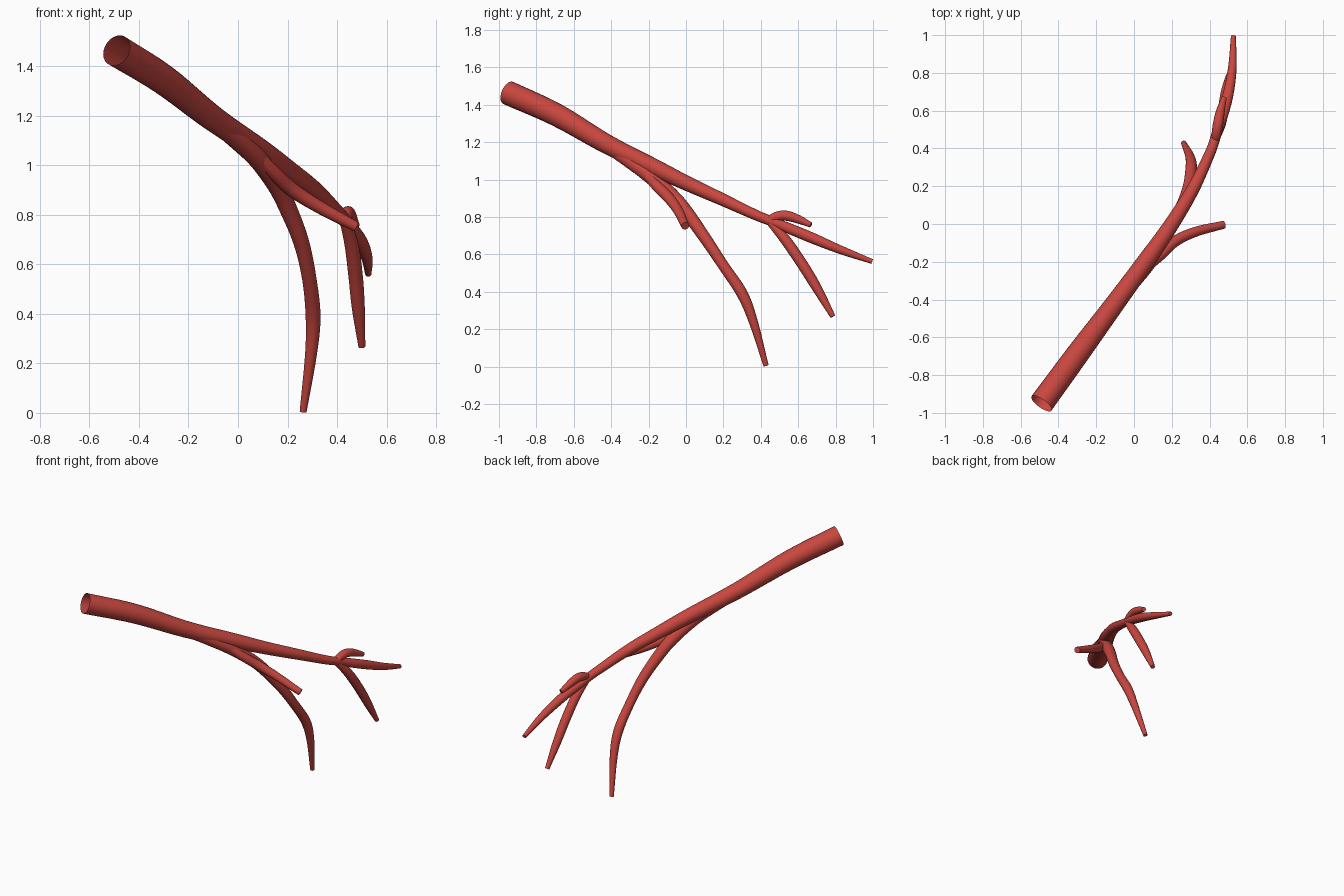
import bpy, bmesh, math
from mathutils import Vector

SIDES = 24
STEPS = 6

red = bpy.data.materials.new("vessel red")
red.diffuse_color = (0.58, 0.062, 0.05, 1)


def smooth_path(pts):
    """Catmull-Rom resampling of (x, y, z, radius) points."""
    p = [Vector(q) for q in pts]
    p = [2 * p[0] - p[1]] + p + [2 * p[-1] - p[-2]]
    out = []
    for i in range(1, len(p) - 2):
        a, b, c, d = p[i - 1:i + 3]
        for s in range(STEPS):
            t = s / STEPS
            out.append(0.5 * (2 * b + (c - a) * t + (2 * a - 5 * b + 4 * c - d) * t * t
                              + (3 * b - a - 3 * c + d) * t ** 3))
    out.append(p[-2])
    return out


def tube(name, pts):
    """Tapered round tube, open at the start and closed at the tip."""
    path = smooth_path(pts)
    pos = [q.to_3d() for q in path]
    bm = bmesh.new()
    rings = []
    side = Vector((0, 0, 1))
    for i, q in enumerate(path):
        tangent = (pos[min(i + 1, len(pos) - 1)] - pos[max(i - 1, 0)]).normalized()
        side = (side - tangent * side.dot(tangent)).normalized()
        up = tangent.cross(side)
        ring = []
        for k in range(SIDES):
            a = 2 * math.pi * k / SIDES
            ring.append(bm.verts.new(pos[i] + (side * math.cos(a) + up * math.sin(a)) * q[3]))
        rings.append(ring)
    for r0, r1 in zip(rings, rings[1:]):
        for k in range(SIDES):
            n = (k + 1) % SIDES
            bm.faces.new((r0[k], r0[n], r1[n], r1[k]))
    bm.faces.new(rings[-1])
    mesh = bpy.data.meshes.new(name)
    bm.to_mesh(mesh)
    bm.free()
    mesh.materials.append(red)
    obj = bpy.data.objects.new(name, mesh)
    bpy.context.collection.objects.link(obj)
    bpy.ops.object.select_all(action='DESELECT')
    obj.select_set(True)
    bpy.context.view_layer.objects.active = obj
    bpy.ops.object.shade_smooth_by_angle(angle=math.radians(40))


# Main trunk running through to the far tip
tube("main_trunk", [
    (-0.49, -0.95, 1.463, 0.065), (-0.30, -0.69, 1.345, 0.061),
    (-0.10, -0.42, 1.188, 0.052), (0.09, -0.16, 1.06, 0.046),
    (0.20, 0.00, 0.982, 0.040), (0.31, 0.18, 0.90, 0.034),
    (0.40, 0.37, 0.812, 0.028), (0.435, 0.47, 0.772, 0.027),
    (0.49, 0.65, 0.698, 0.029), (0.52, 0.82, 0.627, 0.023),
    (0.526, 0.995, 0.562, 0.013)])

# Long branch curving down to the lowest point
tube("long_lower_branch", [
    (-0.10, -0.42, 1.18, 0.036), (0.00, -0.30, 1.10, 0.040),
    (0.08, -0.20, 1.025, 0.040), (0.155, -0.08, 0.92, 0.038),
    (0.20, 0.00, 0.83, 0.036), (0.255, 0.10, 0.69, 0.032),
    (0.288, 0.20, 0.54, 0.029), (0.303, 0.30, 0.39, 0.030),
    (0.295, 0.36, 0.24, 0.024), (0.263, 0.428, 0.005, 0.014)])

# Short side branch
tube("side_branch", [
    (0.06, -0.24, 1.06, 0.022), (0.14, -0.165, 0.975, 0.028),
    (0.22, -0.09, 0.90, 0.029), (0.33, -0.04, 0.83, 0.026),
    (0.475, -0.004, 0.752, 0.021)])

# Straight drooping branch at the far fork
tube("drooping_branch", [
    (0.428, 0.44, 0.785, 0.020), (0.458, 0.53, 0.68, 0.028),
    (0.475, 0.62, 0.55, 0.029), (0.486, 0.70, 0.42, 0.026),
    (0.50, 0.785, 0.268, 0.014)])

# Small arched branch on top of the far fork
tube("arched_branch", [
    (0.43, 0.435, 0.775, 0.022), (0.437, 0.48, 0.80, 0.026),
    (0.446, 0.535, 0.807, 0.027), (0.458, 0.60, 0.788, 0.023),
    (0.477, 0.668, 0.757, 0.014)])
